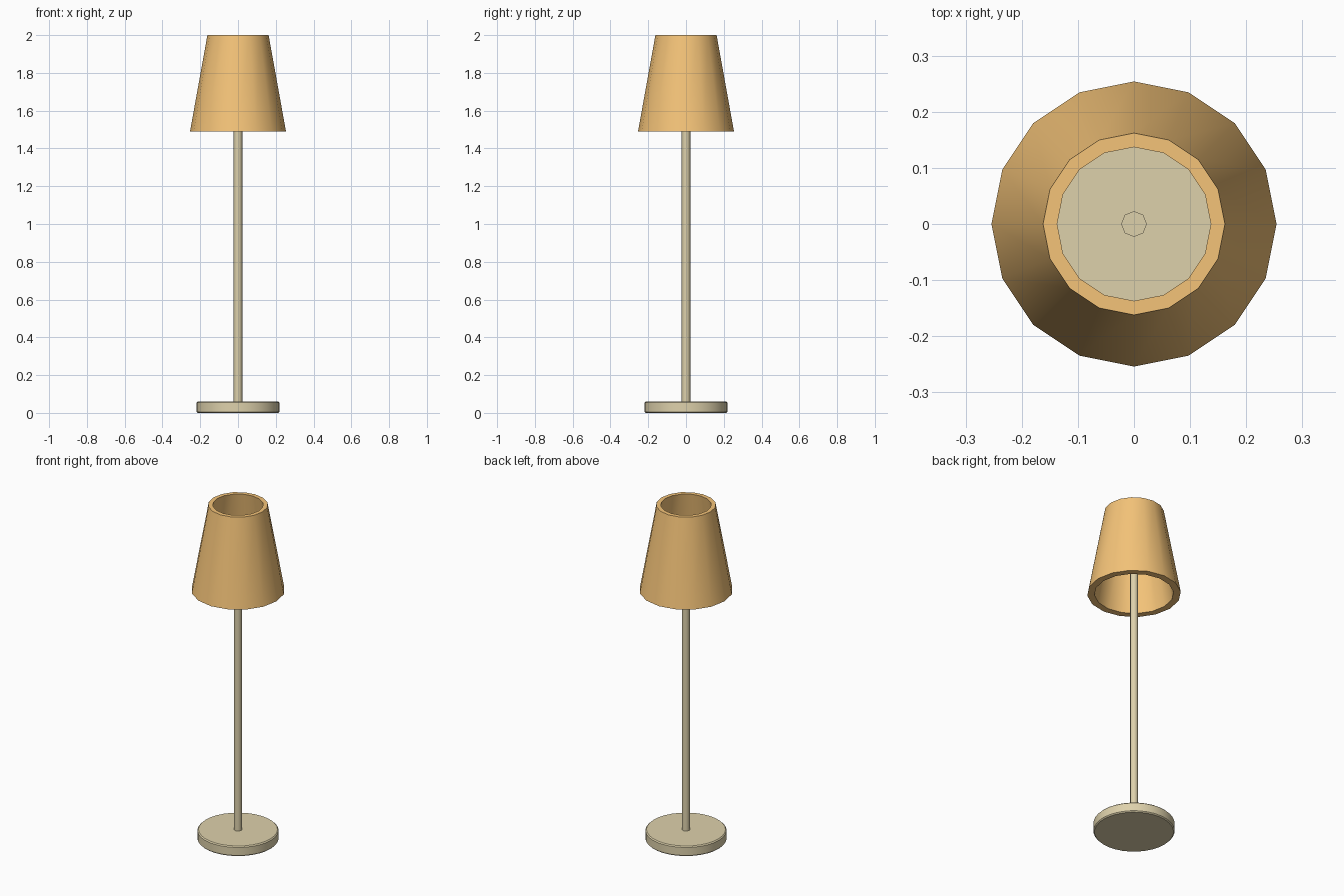
import bpy, math

if "Cube" in bpy.data.objects:
    bpy.data.objects.remove(bpy.data.objects["Cube"])


def material(name, color):
    mat = bpy.data.materials.new(name)
    mat.diffuse_color = (*color, 1)
    mat.use_nodes = True
    mat.node_tree.nodes["Principled BSDF"].inputs["Base Color"].default_value = mat.diffuse_color
    return mat


def lathe(name, profile, sides, mat, closed=False, smooth_angle=40):
    """Revolve a (radius, z) profile about z; open profiles get flat caps."""
    n = len(profile)
    verts = [(r * math.cos(math.tau * i / sides), r * math.sin(math.tau * i / sides), z)
             for r, z in profile for i in range(sides)]
    faces = []
    for k in range(n if closed else n - 1):
        a, b = k * sides, (k + 1) % n * sides
        for i in range(sides):
            j = (i + 1) % sides
            faces.append((a + i, a + j, b + j, b + i))
    if not closed:
        faces.append(tuple(reversed(range(sides))))
        faces.append(tuple(range((n - 1) * sides, n * sides)))
    mesh = bpy.data.meshes.new(name)
    mesh.from_pydata(verts, [], faces)
    mesh.materials.append(mat)
    obj = bpy.data.objects.new(name, mesh)
    bpy.context.collection.objects.link(obj)
    bpy.ops.object.select_all(action='DESELECT')
    obj.select_set(True)
    bpy.context.view_layer.objects.active = obj
    bpy.ops.object.shade_smooth_by_angle(angle=math.radians(smooth_angle))
    return obj


metal = material("pale_metal", (0.73, 0.64, 0.41))
fabric = material("warm_fabric", (0.91, 0.55, 0.19))

# Round foot with slightly eased edges
lathe("base", [(0.214, 0), (0.22, 0.006), (0.22, 0.054), (0.214, 0.06)], 32, metal)

# Slim octagonal pole, ending inside the shade
lathe("pole", [(0.023, 0.05), (0.023, 1.74)], 8, metal, smooth_angle=50)

# Hollow tapered shade, open at both ends
lathe("shade", [(0.254, 1.49), (0.162, 2.0), (0.137, 2.0), (0.215, 1.49)], 16, fabric, closed=True)
